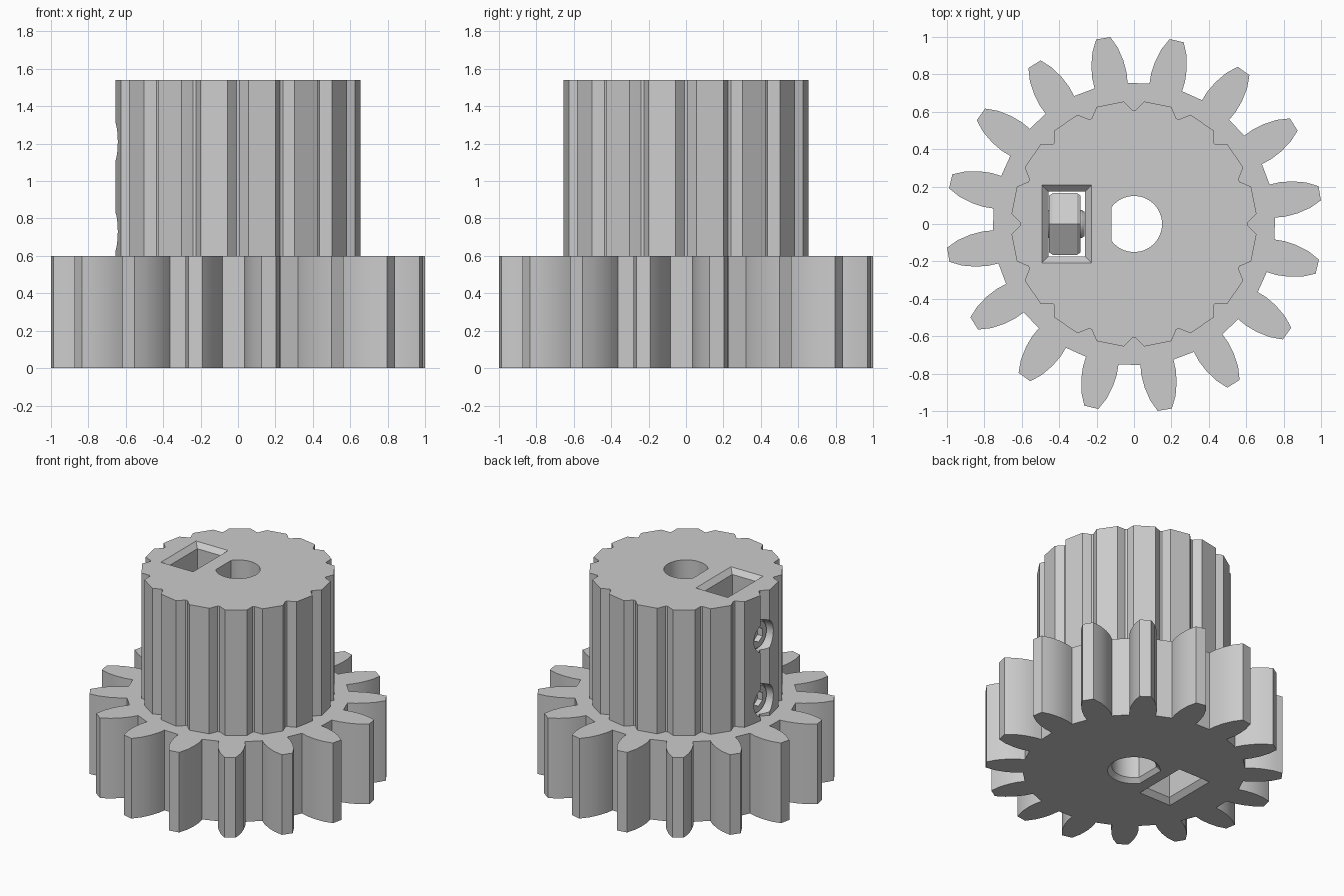
import bpy, bmesh
from math import radians, cos, sin, acos
from mathutils import Matrix

cube = bpy.data.objects.get("Cube")
if cube:
    bpy.data.objects.remove(cube, do_unlink=True)

grey = bpy.data.materials.new("plain grey")
grey.use_nodes = True
GREY = (0.6, 0.6, 0.6, 1)
grey.diffuse_color = GREY
grey.node_tree.nodes["Principled BSDF"].inputs["Base Color"].default_value = GREY


def polar(r, deg):
    return r * cos(radians(deg)), r * sin(radians(deg))


def ring(r, n=32):
    return [polar(r, 360 * i / n) for i in range(n)]


def loft(name, sections, matrix=None):
    """Solid skinned through (height, outline) sections."""
    bm = bmesh.new()
    rows = [[bm.verts.new((x, y, z)) for x, y in pts] for z, pts in sections]
    n = len(rows[0])
    for low, high in zip(rows, rows[1:]):
        for i in range(n):
            j = (i + 1) % n
            bm.faces.new((low[i], low[j], high[j], high[i]))
    bm.faces.new(rows[0][::-1])
    bm.faces.new(rows[-1])
    if matrix:
        bm.transform(matrix)
    bmesh.ops.recalc_face_normals(bm, faces=bm.faces)
    mesh = bpy.data.meshes.new(name)
    bm.to_mesh(mesh)
    bm.free()
    mesh.materials.append(grey)
    obj = bpy.data.objects.new(name, mesh)
    bpy.context.collection.objects.link(obj)
    return obj


def select(obj):
    bpy.ops.object.select_all(action='DESELECT')
    obj.select_set(True)
    bpy.context.view_layer.objects.active = obj


def combine(obj, other, operation='DIFFERENCE'):
    mod = obj.modifiers.new("cut", 'BOOLEAN')
    mod.operation, mod.object, mod.solver = operation, other, 'EXACT'
    select(obj)
    bpy.ops.object.modifier_apply(modifier=mod.name)
    bpy.data.objects.remove(other, do_unlink=True)


def smooth(obj, angle=25):
    select(obj)
    bpy.ops.object.shade_smooth_by_angle(angle=radians(angle))


def repeat_outline(half, offset, count=16):
    """Repeat a mirrored half profile of (degrees, radius) around the axis."""
    whole = [(-a, r) for a, r in half] + [(a, r) for a, r in half[::-1]]
    return [polar(r, offset + 360 * k / count + a)
            for k in range(count) for a, r in whole]


# Large spur gear and the notched pulley standing on it
tooth = [(6.8, 0.755), (6.6, 0.81), (5.7, 0.875), (4.2, 0.945), (2.2, 1.007)]
notch = [(4.8, 0.657), (1.9, 0.622), (0.7, 0.608)]
gear_outline = repeat_outline(tooth, 9.4)
pulley_outline = repeat_outline(notch, 0)
body = loft("gear_and_pulley", [(0, gear_outline), (0.6, gear_outline)])
combine(body, loft("pulley", [(0.3, pulley_outline), (1.54, pulley_outline)]), 'UNION')

# D-shaped shaft bore, flared at the bottom
flat = acos(-0.12 / 0.15) * 180 / 3.14159265
steps = 36


def bore_outline(scale):
    return [polar(0.15 * scale, flat * (2 * i / steps - 1)) for i in range(steps + 1)]


combine(body, loft("bore", [(-0.02, bore_outline(1.33)), (0.03, bore_outline(1)),
                            (1.6, bore_outline(1))]))


# Nut slot, chamfered at both ends
def slot_outline(grow):
    x, y = 0.098 + grow, 0.173 + grow
    return [(-0.36 + sx * x, sy * y)
            for sx, sy in ((-1, -1), (1, -1), (1, 1), (-1, 1))]


combine(body, loft("slot", [(-0.02, slot_outline(0.055)), (0.035, slot_outline(0)),
                            (1.505, slot_outline(0)), (1.56, slot_outline(0.055))]))

# Two clamping screws with nuts, heads facing the -x side
for label, height in (("lower", 0.73), ("upper", 1.21)):
    place = Matrix.Translation((0, 0, height)) @ Matrix.Rotation(radians(-90), 4, 'Y')
    combine(body, loft("recess", [(0.57, ring(0.115)), (0.75, ring(0.115))], place))
    combine(body, loft("hole", [(0.42, ring(0.078)), (0.6, ring(0.078))], place))

    screw = loft(label + "_screw", [
        (0.265, ring(0.065)), (0.28, ring(0.075)), (0.565, ring(0.075)),
        (0.565, ring(0.105)), (0.59, ring(0.105)), (0.6, ring(0.095))], place)
    combine(screw, loft("socket", [(0.56, ring(0.055, 6)), (0.65, ring(0.055, 6))], place))
    smooth(screw)

    nut = loft(label + "_nut", [
        (0.285, ring(0.175, 6)), (0.305, ring(0.19, 6)),
        (0.435, ring(0.19, 6)), (0.455, ring(0.175, 6))], place)
    combine(nut, loft("thread", [(0.2, ring(0.07)), (0.5, ring(0.07))], place))
    smooth(nut)

smooth(body)
